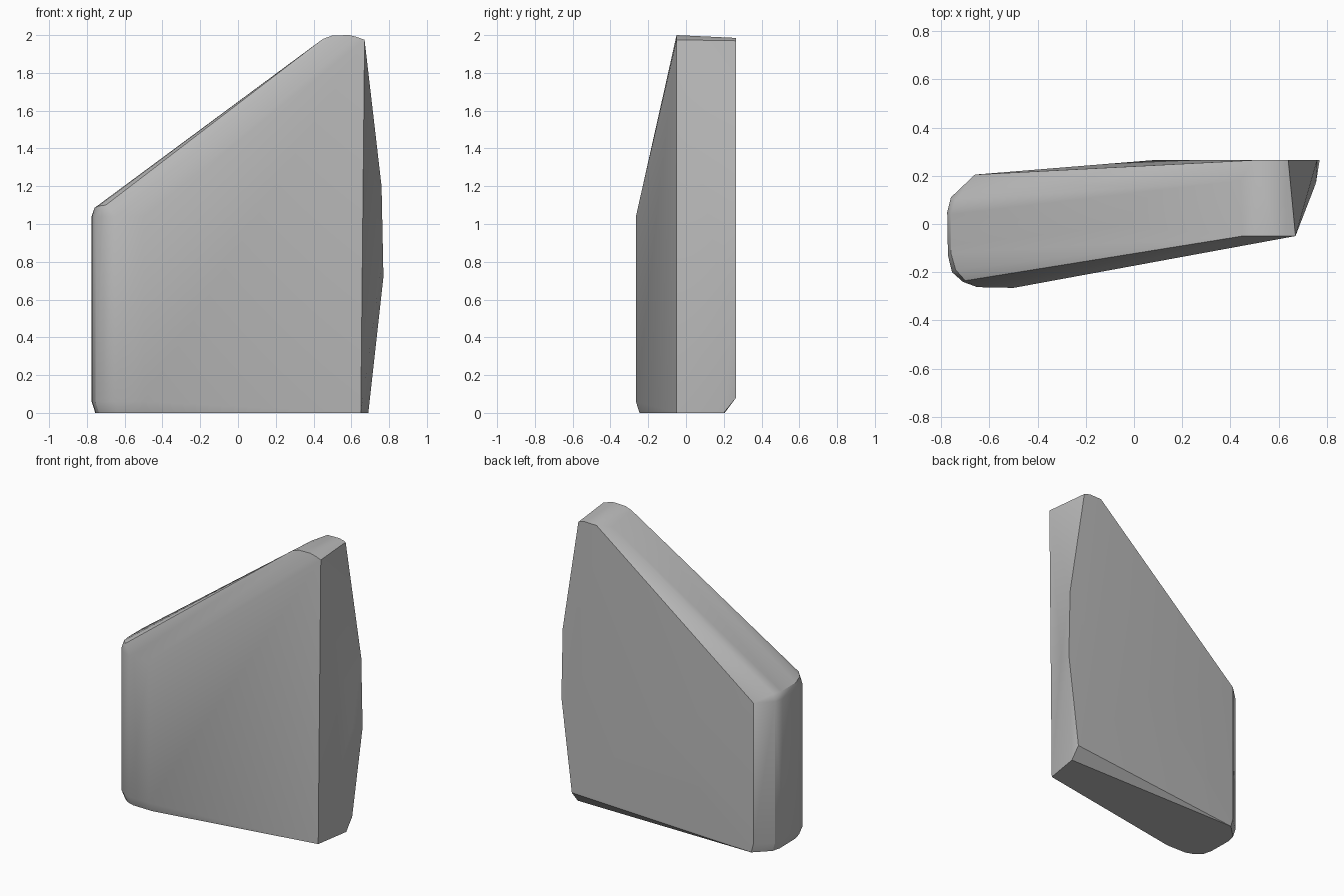
import bpy
import bmesh
import math

cube = bpy.data.objects.get("Cube")
if cube:
    bpy.data.objects.remove(cube)

# Plain grey material
grey = bpy.data.materials.new("grey")
grey.use_nodes = True
colour = (0.5, 0.5, 0.5, 1)
grey.diffuse_color = colour
grey.node_tree.nodes["Principled BSDF"].inputs["Base Color"].default_value = colour

points = []

# Rounded left end in plan, with slightly inset rings at the bottom and top
left_end = [(-0.5, -0.265), (-0.65, -0.262), (-0.71, -0.24), (-0.755, -0.2),
            (-0.772, -0.13), (-0.775, 0.05), (-0.76, 0.11), (-0.66, 0.205)]
for x, y in left_end:
    points += [(x, y, 0.06), (x, y, 1.04)]
    points.append((x * 0.975, y * 0.93 if y < 0 else y, 0))

# Sloping top ridges, running from the low left end to the peak
points += [(-0.76, -0.12, 1.085), (-0.74, -0.19, 1.095), (-0.7, -0.235, 1.1),
           (-0.76, 0.04, 1.085), (-0.74, 0.1, 1.085)]
points += [(0.45, -0.05, 1.98), (0.44, 0.18, 1.96), (0.56, 0.265, 1.965)]

# Peak cap, falling slightly towards the back
for y, drop in ((-0.05, 0), (0.265, 0.015)):
    points += [(0.5, y, 1.998 - drop), (0.59, y, 2 - drop), (0.63, y, 1.99 - drop)]
points += [(0.67, -0.05, 1.975), (0.64, 0.265, 1.97)]

# Right side: straight front edge and bowed back edge
points += [(0.65, -0.05, 0), (0.69, 0.2, 0), (0.69, 0.265, 0.08),
           (0.77, 0.265, 0.72), (0.76, 0.265, 1.2), (0.755, 0.17, 0.75)]

# Bulge of the back face
points += [(0.08, 0.265, 0.7)]

# Wrap the outline points in one solid
bm = bmesh.new()
for p in points:
    bm.verts.new(p)
hull = bmesh.ops.convex_hull(bm, input=bm.verts)
bmesh.ops.delete(bm, geom=[v for v in bm.verts if not v.link_faces], context='VERTS')
bmesh.ops.remove_doubles(bm, verts=bm.verts, dist=0.003)
bmesh.ops.recalc_face_normals(bm, faces=bm.faces)

mesh = bpy.data.meshes.new("wedge_block")
bm.to_mesh(mesh)
bm.free()
mesh.materials.append(grey)
block = bpy.data.objects.new("wedge_block", mesh)
bpy.context.collection.objects.link(block)
bpy.context.view_layer.objects.active = block
block.select_set(True)
bpy.ops.object.shade_smooth_by_angle(angle=math.radians(30))
